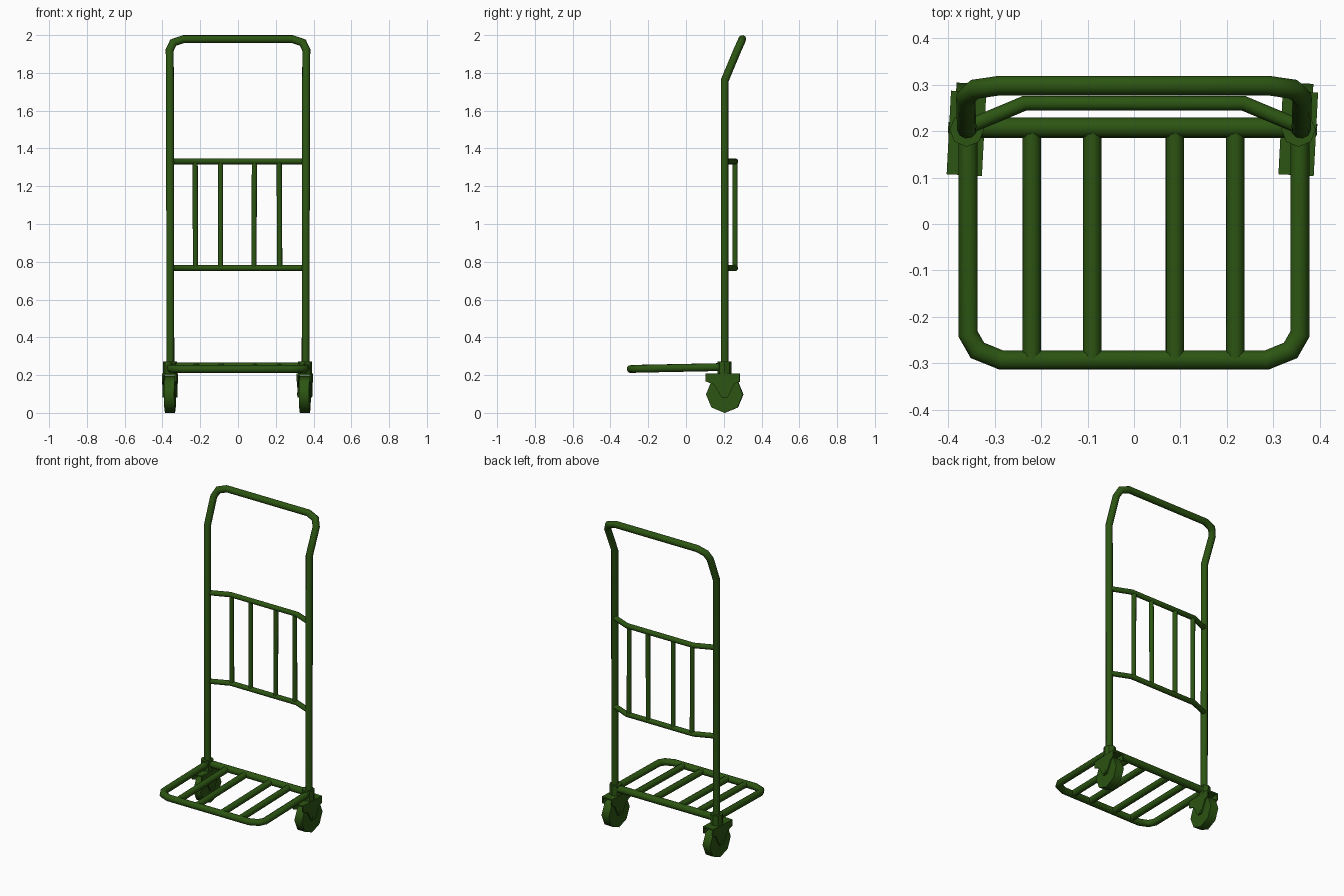
import bpy, bmesh, math
from mathutils import Matrix, Vector

if "Cube" in bpy.data.objects:
    bpy.data.objects.remove(bpy.data.objects["Cube"])

green = bpy.data.materials.new("green_paint")
green.diffuse_color = (0.025, 0.09, 0.006, 1)
green.use_nodes = True
green.node_tree.nodes["Principled BSDF"].inputs["Base Color"].default_value = green.diffuse_color


def add_object(name, mesh, angle=45):
    obj = bpy.data.objects.new(name, mesh)
    bpy.context.collection.objects.link(obj)
    mesh.materials.clear()
    mesh.materials.append(green)
    bpy.ops.object.select_all(action='DESELECT')
    obj.select_set(True)
    bpy.context.view_layer.objects.active = obj
    bpy.ops.object.shade_smooth_by_angle(angle=math.radians(angle))
    return obj


def tube(name, points, radius, sides=10):
    """Capped round tube along a path, with mitred bends."""
    pts = [Vector(p) for p in points]
    bm = bmesh.new()
    direction = (pts[1] - pts[0]).normalized()
    side = direction.orthogonal().normalized()
    ring = [pts[0] + radius * (Matrix.Rotation(2 * math.pi * i / sides, 3, direction) @ side)
            for i in range(sides)]
    prev = None
    for k, p in enumerate(pts):
        d_in = (p - pts[k - 1]).normalized() if k else direction
        d_out = (pts[k + 1] - p).normalized() if k < len(pts) - 1 else d_in
        normal = (d_in + d_out).normalized()
        # slide the ring along the incoming direction onto the mitre plane
        ring = [v + d_in * ((p - v).dot(normal) / d_in.dot(normal)) for v in ring]
        verts = [bm.verts.new(v) for v in ring]
        if prev:
            for i in range(sides):
                j = (i + 1) % sides
                bm.faces.new((prev[i], prev[j], verts[j], verts[i]))
        else:
            bm.faces.new(verts[::-1])
        prev = verts
    bm.faces.new(prev)
    bmesh.ops.recalc_face_normals(bm, faces=bm.faces)
    mesh = bpy.data.meshes.new(name)
    bm.to_mesh(mesh)
    bm.free()
    return add_object(name, mesh)


def mirrored(half):
    return half + [(-x, y, z) for x, y, z in reversed(half)]


def cylinder(name, center, radius, depth, sides, rotation, angle=30):
    bm = bmesh.new()
    bmesh.ops.create_cone(bm, cap_ends=True, segments=sides, radius1=radius, radius2=radius,
                          depth=depth, matrix=Matrix.Translation(center) @ rotation)
    mesh = bpy.data.meshes.new(name)
    bm.to_mesh(mesh)
    bm.free()
    return add_object(name, mesh, angle)


def plate(name, profile, x0, x1, place):
    """Side profile (y, z) extruded between two x positions."""
    bm = bmesh.new()
    face = bm.faces.new([bm.verts.new((x0, y, z)) for y, z in profile])
    ext = bmesh.ops.extrude_face_region(bm, geom=[face])
    bmesh.ops.translate(bm, vec=(x1 - x0, 0, 0),
                        verts=[g for g in ext["geom"] if isinstance(g, bmesh.types.BMVert)])
    bmesh.ops.recalc_face_normals(bm, faces=bm.faces)
    bm.transform(place)
    mesh = bpy.data.meshes.new(name)
    bm.to_mesh(mesh)
    bm.free()
    return add_object(name, mesh, 30)


# Tall handle frame, leaning back at the top
tube("handle_frame", mirrored([(-0.358, 0.205, 0.21), (-0.36, 0.205, 1.76), (-0.362, 0.272, 1.92),
                               (-0.343, 0.290, 1.96), (-0.288, 0.298, 1.979)]), 0.021)

# Bowed backrest rails and uprights
for label, z in (("lower", 0.767), ("upper", 1.332)):
    tube(label + "_back_rail", mirrored([(-0.35, 0.212, z), (-0.235, 0.26, z)]), 0.016)
for i, (x0, x1) in enumerate(((-0.225, -0.227), (-0.092, -0.092), (0.084, 0.087), (0.221, 0.218))):
    tube(f"back_upright_{i}", [(x0, 0.26, 0.767), (x1, 0.26, 1.332)], 0.014)

# Load platform
tube("platform_frame", mirrored([(-0.357, 0.205, 0.243), (-0.357, -0.237, 0.234),
                                 (-0.337, -0.272, 0.233), (-0.285, -0.293, 0.232)]), 0.021)
tube("platform_rear_bar", [(-0.37, 0.207, 0.245), (0.37, 0.207, 0.245)], 0.022)
for i, x in enumerate((-0.22, -0.09, 0.088, 0.218)):
    tube(f"platform_slat_{i}", [(x, 0.205, 0.243), (x, -0.29, 0.233)], 0.02)

# Casters: collar, top plate, fork and eight-sided wheel
fork = [(-0.1, 0.207), (0.08, 0.207), (0.08, 0.165), (0.055, 0.155), (0.018, 0.082),
        (-0.015, 0.082), (-0.055, 0.15), (-0.1, 0.167)]
sideways = Matrix.Rotation(math.pi / 2, 4, 'Y')
for name, x in (("left", -0.36), ("right", 0.354)):
    place = Matrix.Translation((x, 0.205, 0)) @ Matrix.Rotation(math.radians(-3), 4, 'Z')
    turn = Matrix.Rotation(math.radians(-3), 4, 'Z') @ sideways
    cylinder(name + "_collar", (x, 0.203, 0.238), 0.037, 0.066, 8, Matrix.Identity(4))
    plate(name + "_caster_plate", [(-0.1, 0.199), (0.08, 0.199), (0.08, 0.208), (-0.1, 0.208)],
          -0.038, 0.038, place)
    for side, s in (("inner", -1), ("outer", 1)):
        plate(f"{name}_{side}_fork", fork, s * 0.03, s * 0.038, place)
    cylinder(name + "_wheel", (x, 0.205, 0.098), 0.098, 0.054, 8, turn, 50)
    cylinder(name + "_axle", (x, 0.205, 0.1), 0.012, 0.08, 8, turn)
